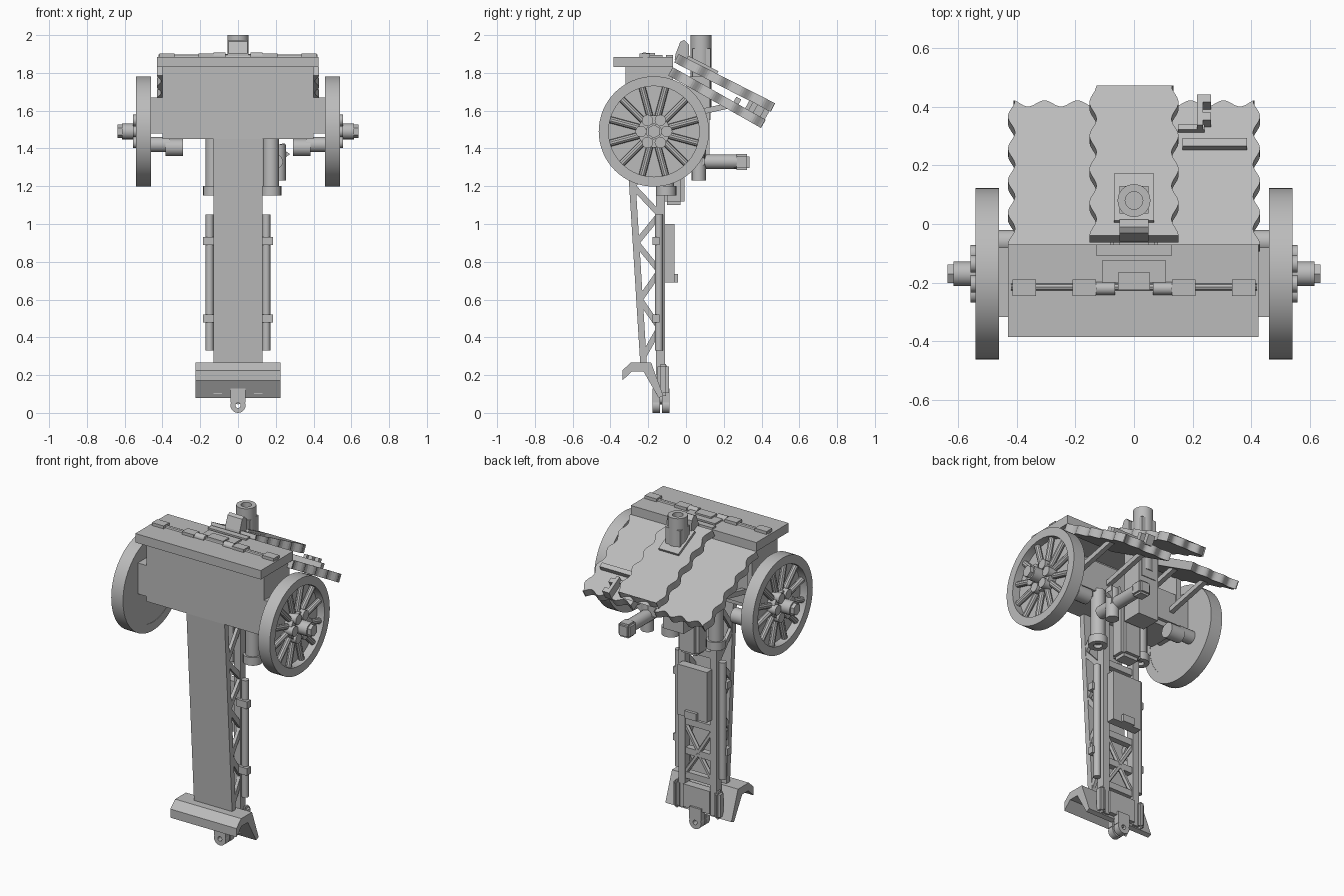
import bpy, bmesh, math
from mathutils import Vector, Matrix

cube = bpy.data.objects.get("Cube")
if cube:
    bpy.data.objects.remove(cube, do_unlink=True)

grey = bpy.data.materials.new("plain_grey")
grey.use_nodes = True
grey.diffuse_color = (0.5, 0.5, 0.5, 1)
grey.node_tree.nodes["Principled BSDF"].inputs["Base Color"].default_value = (0.5, 0.5, 0.5, 1)


def finish(name, bm, smooth=False):
    bmesh.ops.recalc_face_normals(bm, faces=bm.faces)
    mesh = bpy.data.meshes.new(name)
    bm.to_mesh(mesh)
    bm.free()
    mesh.materials.append(grey)
    obj = bpy.data.objects.new(name, mesh)
    bpy.context.collection.objects.link(obj)
    if smooth:
        bpy.ops.object.select_all(action='DESELECT')
        obj.select_set(True)
        bpy.context.view_layer.objects.active = obj
        bpy.ops.object.shade_smooth_by_angle(angle=math.radians(35))
    return obj


def box(name, x, y, z, bevel=0):
    """Box from three (low, high) ranges."""
    bm = bmesh.new()
    size = [r[1] - r[0] for r in (x, y, z)]
    mid = [(r[0] + r[1]) / 2 for r in (x, y, z)]
    bmesh.ops.create_cube(bm, size=1, matrix=Matrix.Translation(mid) @ Matrix.Diagonal((*size, 1)))
    if bevel:
        bmesh.ops.bevel(bm, geom=bm.edges[:], offset=bevel, segments=2, affect='EDGES')
    return finish(name, bm)


def prism(name, pts, lo, hi, axis="x"):
    """Extrude an outline: (y, z) along x, or (x, y) along z."""
    bm = bmesh.new()
    place = (lambda p, d: (d, *p)) if axis == "x" else (lambda p, d: (*p, d))
    face = bm.faces.new([bm.verts.new(place(p, lo)) for p in pts])
    grown = bmesh.ops.extrude_face_region(bm, geom=[face])["geom"]
    step = Vector(place((0, 0), hi - lo))
    bmesh.ops.translate(bm, vec=step, verts=[g for g in grown if isinstance(g, bmesh.types.BMVert)])
    return finish(name, bm)


def rod(name, a, b, r, sides=20):
    a, b = Vector(a), Vector(b)
    d = b - a
    turn = d.to_track_quat('Z', 'Y').to_matrix().to_4x4()
    bm = bmesh.new()
    bmesh.ops.create_cone(bm, cap_ends=True, segments=sides, radius1=r, radius2=r, depth=d.length,
                          matrix=Matrix.Translation((a + b) / 2) @ turn)
    return finish(name, bm, sides > 8)


def ring(name, a, b, outer, inner, sides=40):
    """Tube between two points."""
    a, b = Vector(a), Vector(b)
    turn = (b - a).to_track_quat('Z', 'Y').to_matrix()
    bm = bmesh.new()
    loops = []
    for centre, r in ((a, outer), (b, outer), (b, inner), (a, inner)):
        loops.append([bm.verts.new(centre + turn @ Vector((r * math.cos(t), r * math.sin(t), 0)))
                      for t in (math.tau * i / sides for i in range(sides))])
    for k in range(4):
        p, q = loops[k], loops[(k + 1) % 4]
        for i in range(sides):
            j = (i + 1) % sides
            bm.faces.new((p[i], p[j], q[j], q[i]))
    return finish(name, bm, True)


def bar(name, x, p, q, width, depth):
    """Flat diagonal bar in the y-z plane."""
    p, q = Vector(p), Vector(q)
    n = (q - p).orthogonal().normalized() * width / 2
    return prism(name, [p + n, q + n, q - n, p - n], x - depth / 2, x + depth / 2)


def wavy_plate(name, x0, x1, length, start, tilt, thick, left, right, waves):
    """Sloping shield plate with scalloped edges; start is its upper front corner."""
    amp, n = 0.012, 48

    def wave(t, k):
        return amp * math.cos(math.tau * k * t)
    ts = [i / n for i in range(n + 1)]
    pts = [(x1 + right * wave(t, 4.5), t * length) for t in ts]
    pts += [(x1 + (x0 - x1) * t, length + wave(t, waves) - amp) for t in ts[1:-1]]
    pts += [(x0 - left * wave(t, 4.5), t * length) for t in reversed(ts)]
    obj = prism(name, pts, -thick, 0, "z")
    obj.location, obj.rotation_euler = (0, *start), (-tilt, 0, 0)
    return obj


# Shield: flat top plate, raised middle plate, lower side plates
box("top_plate", (-.43, .425), (-.385, -.07), (1.83, 1.885))
tilt_mid, tilt_side = math.radians(27), math.radians(29.5)
wavy_plate("shield_middle", -.14, .14, .575, (-.04, 1.90), tilt_mid, .05, 1, 1, 2.5)
wavy_plate("shield_left", .08, .418, .565, (-.07, 1.83), tilt_side, .05, 0, 1, 3)
wavy_plate("shield_right", -.418, -.08, .565, (-.07, 1.83), tilt_side, .05, 1, 0, 3)
for name, x, y, h in (("vision_flap", (.165, .385), (.37, .40), .03),
                      ("sight_base", (.15, .24), (.44, .46), .02),
                      ("sight_arm", (.215, .235), (.44, .56), .05),
                      ("sight_lug_low", (.23, .262), (.46, .49), .05),
                      ("sight_lug_high", (.23, .262), (.53, .56), .05)):
    part = box(name, x, y, (-.01, h))
    part.location, part.rotation_euler = (0, -.07, 1.83), (-tilt_side, 0, 0)
collar = box("barrel_collar", (-.068, .068), (.05, .23), (-.02, .015))
collar.location, collar.rotation_euler = (0, -.04, 1.90), (-tilt_mid, 0, 0)

# Hinges along the top plate
rod("hinge_rod", (-.42, -.215, 1.885), (.42, -.215, 1.885), .012, 8)
for x in (.375, .17):
    for s in (1, -1):
        box("hinge_leaf", (s * x - .04, s * x + .04), (-.245, -.19), (1.88, 1.903))
for s in (1, -1):
    rod("hinge_knuckle", (s * .065, -.22, 1.887), (s * .13, -.22, 1.887), .022, 12)
box("latch_front", (-.11, .11), (-.2, -.125), (1.88, 1.895))
box("latch_back", (-.13, .13), (-.107, -.07), (1.88, 1.895))
box("latch_tab", (-.055, .055), (-.225, -.165), (1.88, 1.905))

# Front hull box, open at the back
box("hull_front", (-.4, .4), (-.32, -.285), (1.45, 1.83))
box("hull_floor", (-.4, .4), (-.3, -.1), (1.45, 1.48))
box("axle_beam", (-.46, .46), (-.318, -.08), (1.48, 1.67))
for s in (1, -1):
    box("hull_cheek", sorted((s * .4, s * .37)), (-.3, -.07), (1.6, 1.83))
    for x in (.12, .34):
        bar("shield_strut", s * x, (-.12, 1.55), (.22, 1.625), .03, .03)

# Wheels: closed inner disc, rim, spokes, bolted hub
wy, wz = -.17, 1.49
for s in (1, -1):
    def at(x, r=0, t=0):
        return (s * x, wy + r * math.cos(t), wz + r * math.sin(t))
    ring("wheel_rim", at(.46), at(.54), .292, .24, 64)
    rod("wheel_disc", at(.462), at(.49), .25, 48)
    for i in range(12):
        t = math.tau * (i + .5) / 12
        rod("wheel_spoke", at(.508, .06, t), at(.508, .25, t), .018, 10)
    rod("wheel_hub", at(.48), at(.54), .085, 24)
    for i in range(6):
        t = math.tau * i / 6
        rod("hub_bolt", at(.5, .068, t), at(.557, .068, t), .03, 12)
    rod("hub_cap", at(.5), at(.615), .042, 16)
    rod("hub_tip", at(.6), at(.637), .036, 6)
    rod("axle_stub", (s * .36, -.06, 1.42), (s * .47, -.06, 1.42), .04)
    rod("axle_drum", (s * .29, -.06, 1.405), (s * .385, -.06, 1.405), .046)

# Trail: tapered front plate, lattice sides and back
front = lambda z: -.243 - .062 * (z - .27)
prism("trail_front_plate", [(front(.22), .22), (front(1.48), 1.48), (front(1.48) + .035, 1.48),
                            (front(.22) + .035, .22)], -.13, .13)
nodes = [.3, .45, .6, .75, .9, 1.05, 1.2, 1.4]
for s in (1, -1):
    box("trail_back_rail", sorted((s * .13, s * .085)), (-.16, -.112), (.1, 1.48))
    for i, (a, b) in enumerate(zip(nodes, nodes[1:])):
        p, q = (front(a) + .02, a), (-.14, b)
        if i % 2:
            p, q = (-.14, a), (front(b) + .02, b)
        bar("side_brace", s * .117, p, q, .03, .02)
    rod("side_pole", (s * .15, -.143, .33), (s * .15, -.143, 1.05), .021, 12)
    for z in (.5, .91):
        box("pole_clamp", sorted((s * .11, s * .185)), (-.177, -.14), (z - .022, z + .022))
    box("side_grip", sorted((s * .12, s * .16)), (-.15, -.09), (.09, .26), .015)
    rod("back_brace", (s * .1, -.13, .3), (0, -.13, .45), .015, 6)
    rod("back_brace", (s * .1, -.13, .62), (0, -.13, .46), .015, 6)
for z in (.3, .45, .63, 1.08):
    box("back_crossbar", (-.1, .1), (-.155, -.118), (z - .02, z + .02))
box("back_panel", (-.1, .1), (-.115, -.06), (.69, 1.0))
box("panel_catch", (-.04, .04), (-.08, -.042), (.69, .735))
box("foot_panel", (-.09, .09), (-.15, -.1), (.11, .25))

# Spade and towing lug at the foot
prism("spade", [(-.337, .172), (-.337, .225), (-.29, .268), (-.185, .268), (-.12, .09), (-.145, .08),
                (-.225, .22), (-.285, .22)], -.225, .225)
for y0, y1 in ((-.177, -.138), (-.128, -.088)):
    ring("towing_eye", (0, y0, .04), (0, y1, .04), .04, .014, 24)
    box("towing_shank", (-.04, .04), (y0, y1), (.055, .13))
rod("towing_pin", (0, -.15, .075), (0, -.1, .075), .03, 12)

# Gun barrel, cradle and breech
ring("barrel", (0, .08, 1.6), (0, .08, 2.0), .056, .03, 32)
box("barrel_jacket", (-.05, .05), (.035, .13), (1.55, 1.93))
box("gun_body", (-.07, .07), (.0, .125), (1.3, 1.78))
box("breech_block", (-.07, .07), (-.12, -.008), (1.1, 1.5), .02)
prism("sight_wedge", [(-.06, 1.87), (-.055, 1.9), (-.03, 1.965), (-.01, 1.975), (.015, 1.95), (.02, 1.82)],
      -.05, .05)

# Elevating gear and telescope on the left side, tubes beside the trail
star = [((.05 if i % 2 else .075), math.tau * i / 14) for i in range(14)]
gear = prism("hand_wheel", [(r * math.cos(t), r * math.sin(t)) for r, t in star], -.012, .012, "z")
gear.location, gear.rotation_euler = (.2, .085, 1.37), (math.pi / 2, 0, 0)
rod("telescope_tube", (.2, -.05, 1.33), (.2, .27, 1.33), .038)
box("telescope_head", (.155, .235), (.255, .335), (1.285, 1.37), .012)
rod("gear_post", (.215, .068, 1.23), (.215, .068, 1.42), .038, 16)
for x in (.175, -.13):
    ring("tube_foot", (x, -.105, 1.15), (x, -.105, 1.2), .054, .025, 20)
    rod("side_tube", (x, -.105, 1.17), (x, -.105, 1.5), .042, 20)
